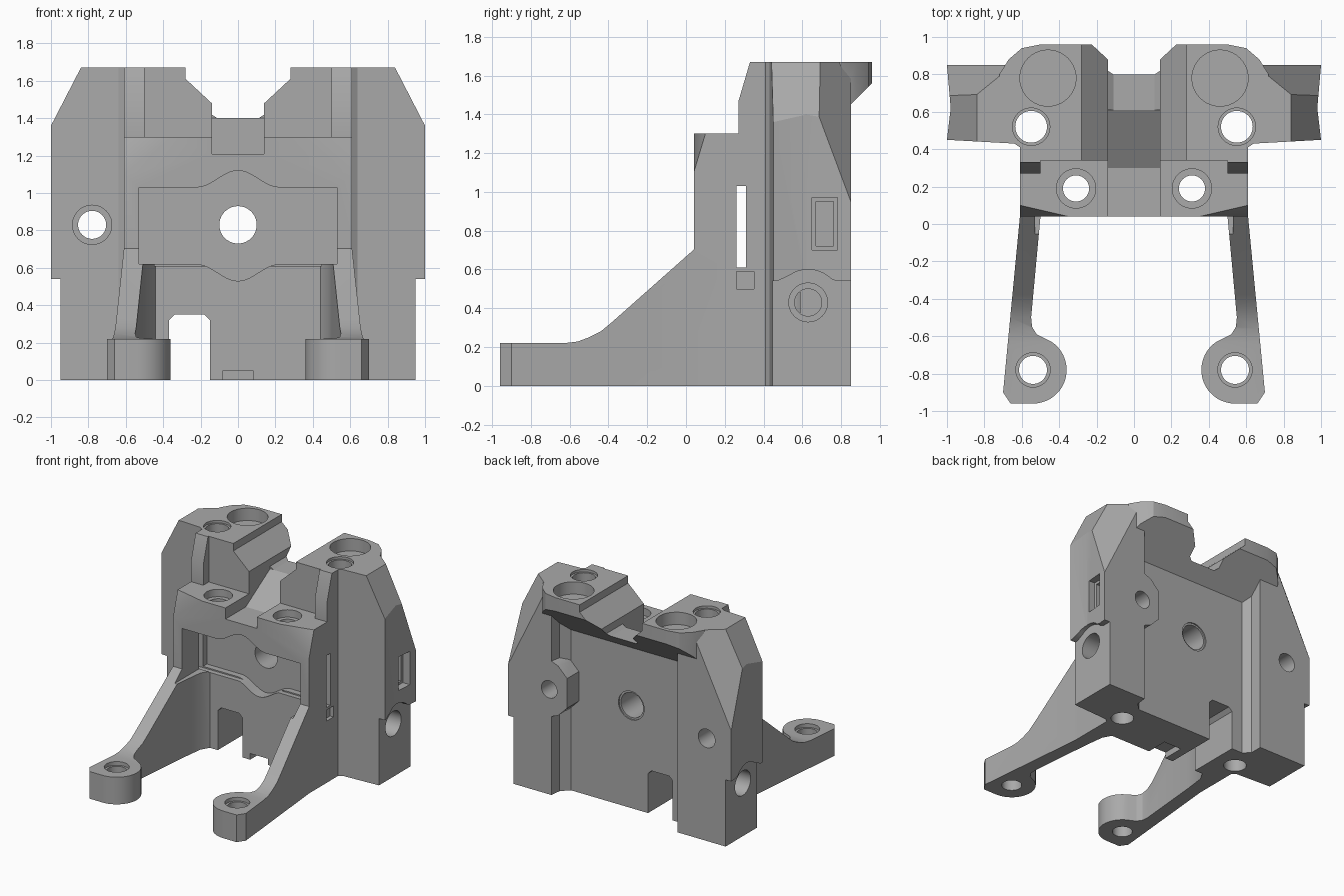
import bpy, bmesh, math
from mathutils import Vector

old = bpy.data.objects.get("Cube")
if old:
    bpy.data.objects.remove(old)

grey = bpy.data.materials.new("mid_grey")
grey.use_nodes = True
grey.diffuse_color = (0.4, 0.4, 0.4, 1)
grey.node_tree.nodes["Principled BSDF"].inputs["Base Color"].default_value = (0.4, 0.4, 0.4, 1)


def place(axis, a, b, h):
    return {"X": (h, a, b), "Y": (a, h, b), "Z": (a, b, h)}[axis]


def prism(name, axis, pts, lo, hi, cuts=()):
    """Extrude an outline along an axis, then trim it with (point, normal) planes."""
    bm = bmesh.new()
    low = [bm.verts.new(place(axis, a, b, lo)) for a, b in pts]
    top = [bm.verts.new(place(axis, a, b, hi)) for a, b in pts]
    bm.faces.new(low)
    bm.faces.new(top)
    for i in range(len(pts)):
        j = (i + 1) % len(pts)
        bm.faces.new((low[i], low[j], top[j], top[i]))
    for co, no in cuts:
        bmesh.ops.bisect_plane(bm, geom=bm.verts[:] + bm.edges[:] + bm.faces[:],
                               plane_co=co, plane_no=no, clear_outer=True)
        bmesh.ops.holes_fill(bm, edges=[e for e in bm.edges if e.is_boundary])
    bmesh.ops.recalc_face_normals(bm, faces=bm.faces[:])
    me = bpy.data.meshes.new(name)
    bm.to_mesh(me)
    bm.free()
    me.materials.append(grey)
    ob = bpy.data.objects.new(name, me)
    bpy.context.collection.objects.link(ob)
    return ob


def box(name, x, y, z):
    return prism(name, "Z", [(x[0], y[0]), (x[1], y[0]), (x[1], y[1]), (x[0], y[1])], *z)


def arc(a, b, r, start=0, end=360, n=40):
    step = math.radians(end - start) / n
    t0 = math.radians(start)
    return [(a + r * math.cos(t0 + i * step), b + r * math.sin(t0 + i * step)) for i in range(n)]


def apply(target, tool, op="DIFFERENCE"):
    mod = target.modifiers.new("shape", "BOOLEAN")
    mod.operation, mod.solver, mod.object = op, "EXACT", tool
    bpy.context.view_layer.objects.active = target
    bpy.ops.object.modifier_apply(modifier=mod.name)
    bpy.data.objects.remove(tool)


def drill(axis, a, b, r, lo, hi):
    apply(body, prism("hole", axis, arc(a, b, r), lo, hi))


def flip(pts, s):
    return [(s * a, b) for a, b in pts]


# Main body: centre wall with a deep column on each side
plan = [(-.61, .27), (.61, .27), (.61, .41), (.64, .43), (1, .45), (.98, .62), (1, .85),
        (.61, .85), (.6, .76), (.54, .70), (-.47, .70), (-.52, .75), (-.52, .85), (-1, .85),
        (-.98, .62), (-1, .45), (-.64, .43), (-.61, .41)]
trims = []
for s in (1, -1):
    trims.append(((s, 0, 1.36), (s * .31, 0, .16)))
    trims.append(((s, .75, 1.2), (s * .057, .07, .028)))
trims.append(((0, .28, 1.5), (0, -.17, .05)))
body = prism("carriage_body", "Z", plan, 0, 1.67, trims)

# Overhanging head with a sloped underside
half = [(.72, .5), (.72, .8), (.67, .88), (.6, .94), (.5, .96)]
head = prism("head", "Z", half + flip(half[::-1], -1), 1.05, 1.67,
             [((0, .96, 1.56), (0, 1, -1))])
apply(body, head, "UNION")

# Rounded boss beside the rear bolt hole
boss = [(.7, .6), (.55, .66), (.47, .74), (.47, .98), (.55, 1.06), (.7, 1.12)]
apply(body, prism("boss", "Y", boss, .6, .85), "UNION")

# Valley between the towers, and the setback of their front faces
valley = [(.28, 1.8), (.28, 1.61), (.14, 1.48), (.14, 1.42), (.11, 1.4)]
apply(body, prism("valley", "Y", valley + flip(valley[::-1], -1), -.2, 1.2))
apply(body, box("setback", (-.5, .5), (0, .34), (1.3, 1.8)))

# Front bridge with tapered upper corners
bridge = prism("bridge", "Z", [(-.61, .04), (.61, .04), (.61, .32), (-.61, .32)], .63, 1.3,
               [((s * .35, .04, 1.3), Vector((s * .06, -.26, .078))) for s in (1, -1)])
apply(body, bridge, "UNION")

# Two arms with round feet
side = [(-.97, 0), (.42, 0), (.42, .72), (.06, .72), (-.38, .33), (-.44, .28), (-.5, .25),
        (-.56, .228), (-.63, .22), (-.97, .22)]
arm_plan = ([(.61, .41), (.61, .04), (.70, -.9), (.66, -.96)]
            + arc(.54, -.78, .18, 270, 115, 20)
            + [(.47, -.615), (.52, -.59), (.545, -.55), (.55, -.5), (.50, .04),
               (.48, .2), (.43, .29), (.43, .41)])
for s in (1, -1):
    arm = prism("arm", "Z", flip(arm_plan, s), 0, .9)
    apply(arm, prism("arm_side", "X", side, -1.2, 1.2), "INTERSECT")
    apply(body, arm, "UNION")

# Wide window behind the bridge, wavy above and below, with side slots
wave = [(-.22 + .022 * i, .045 * (1 - math.cos(math.pi * i / 10))) for i in range(21)]
window = ([(-.53, .62)] + [(x, .62 - h) for x, h in wave] + [(.53, .62), (.53, 1.03)]
          + [(x, 1.03 + h) for x, h in wave[::-1]] + [(-.53, 1.03)])
apply(body, prism("window", "Y", window, -.1, .36))
apply(body, box("slots", (-.8, .8), (.26, .31), (.61, 1.03)))
for s in (1, -1):
    apply(body, box("slot_foot", sorted((s * .58, s * .8)), (.26, .35), (.5, .59)))

# Sloping cable channel over the bridge
ramp = [(-.1, 1.21), (.3, 1.21), (.61, 1.4), (.61, 1.7), (-.1, 1.7)]
apply(body, prism("channel", "X", ramp, -.14, .14))

# Lower openings
apply(body, prism("gap", "Y", [(-.37, -.1), (-.15, -.1), (-.15, .32), (-.18, .35),
                               (-.34, .35), (-.37, .32)], .1, 1))
apply(body, box("notch", (-.08, .08), (.1, .45), (-.1, .05)))

# Stepped lower sides, arched over the side bolts
for s in (1, -1):
    lo, hi = sorted((s * .95, s * 1.2))
    step = [(.2, -.1), (1, -.1), (1, .54), (.78, .54)] + arc(.63, .43, .17, 45, 135, 10) + [(.47, .54), (.2, .54)]
    apply(body, prism("side_step", "X", step, lo, hi))
    drill("X", .63, .43, .1, *sorted((s * .8, s * 1.2)))
    drill("X", .63, .43, .07, *sorted((s * .6, s * 1.2)))

# Nut pocket on one side only
apply(body, box("nut_pocket", (.93, 1.2), (.65, .78), (.7, .97)))
apply(body, box("nut_slot", (.85, 1.2), (.67, .76), (.72, .95)))

# Vertical holes
for s in (1, -1):
    drill("Z", s * .54, -.78, .075, -.1, .4)
    drill("Z", s * .54, -.78, .092, .19, .4)
    drill("Z", s * .31, .19, .07, .9, 1.5)
    drill("Z", s * .31, .19, .105, 1.24, 1.5)
    drill("Z", s * .55, .52, .085, -.1, 1.8)
    drill("Z", s * .55, .52, .1, 1.65, 1.8)
    drill("Z", s * .46, .78, .15, 1.57, 1.8)

# Holes from front to back
drill("Y", 0, .83, .1, .2, 1)
drill("Y", 0, .83, .115, .69, 1)
drill("Y", -.78, .83, .075, .3, 1)
drill("Y", -.78, .83, .105, .3, .5)
drill("Y", .63, .85, .07, .65, 1)

bpy.ops.object.select_all(action="DESELECT")
body.select_set(True)
bpy.context.view_layer.objects.active = body
bpy.ops.object.shade_smooth_by_angle(angle=math.radians(25))
